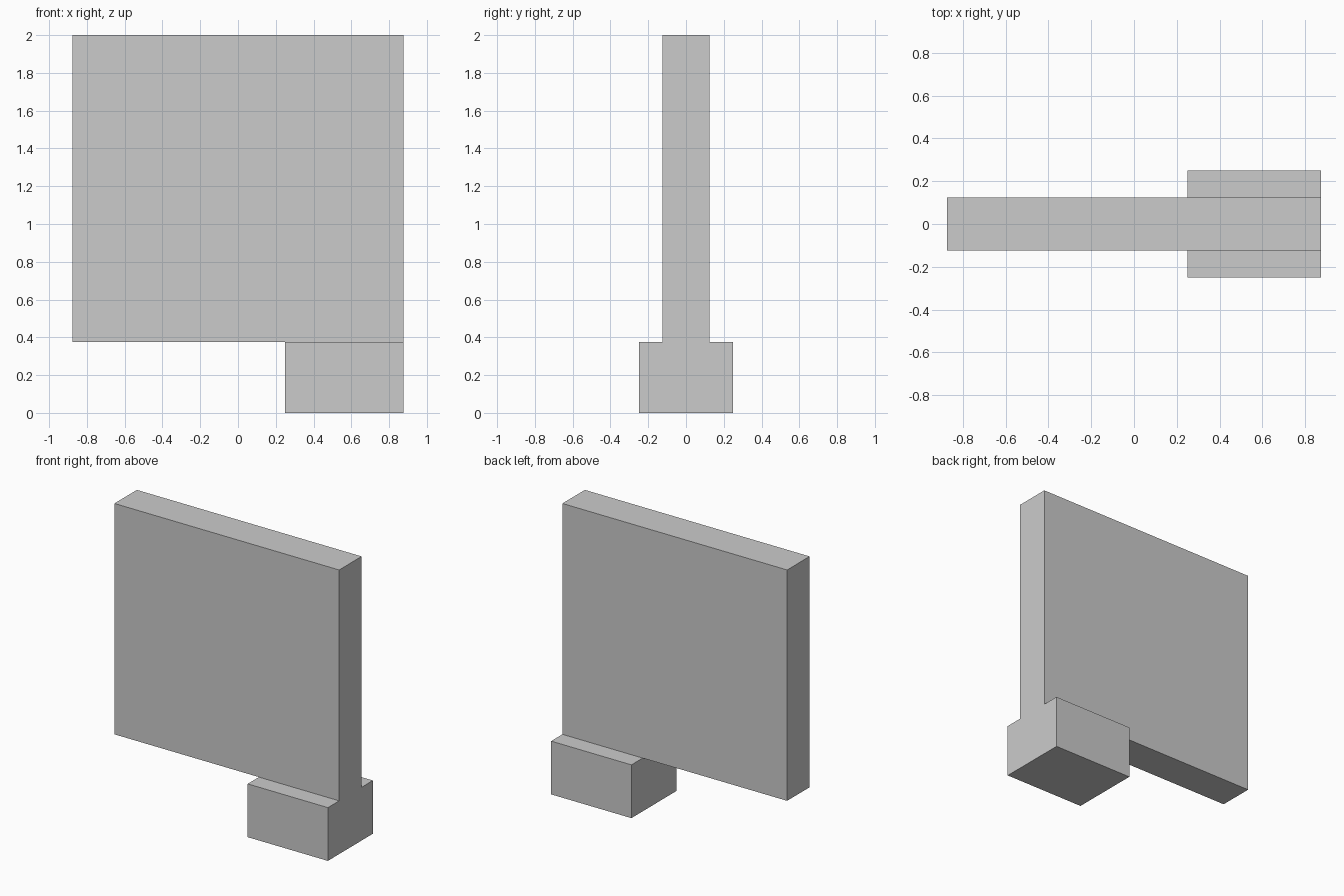
import bpy, bmesh, math
from mathutils import Vector

if "Cube" in bpy.data.objects:
    bpy.data.objects.remove(bpy.data.objects["Cube"])

X_END, X_FOOT = 0.875, 0.25     # outer end, inner face of the foot
Z_FOOT, Z_TOP = 0.375, 2.0
Y_PANEL, Y_FOOT = 0.125, 0.25

bm = bmesh.new()


def extrude(faces, dx):
    """Extrude faces along x and return the new end faces."""
    out = bmesh.ops.extrude_face_region(bm, geom=faces)["geom"]
    verts = [g for g in out if isinstance(g, bmesh.types.BMVert)]
    bmesh.ops.translate(bm, verts=verts, vec=Vector((dx, 0, 0)))
    return [g for g in out if isinstance(g, bmesh.types.BMFace)]


# T-shaped end section: thin panel standing on a wide foot
section = [(-Y_FOOT, 0), (Y_FOOT, 0), (Y_FOOT, Z_FOOT), (Y_PANEL, Z_FOOT),
           (-Y_PANEL, Z_FOOT), (-Y_FOOT, Z_FOOT), (Y_PANEL, Z_TOP), (-Y_PANEL, Z_TOP)]
v = [bm.verts.new((X_END, y, z)) for y, z in section]
foot = bm.faces.new([v[i] for i in (0, 1, 2, 3, 4, 5)])
panel = bm.faces.new([v[i] for i in (4, 3, 6, 7)])

# Foot length, then the panel alone carries on to the far end
ends = extrude([foot, panel], X_FOOT - X_END)
panel_end = max(ends, key=lambda f: f.calc_center_median().z)
extrude([panel_end], -X_END - X_FOOT)

# Merge coplanar faces into clean flat sides
bmesh.ops.recalc_face_normals(bm, faces=bm.faces[:])
bmesh.ops.dissolve_limit(bm, angle_limit=math.radians(1),
                         verts=bm.verts[:], edges=bm.edges[:])

mesh = bpy.data.meshes.new("panel_with_foot")
bm.to_mesh(mesh)
bm.free()
bpy.context.collection.objects.link(bpy.data.objects.new("panel_with_foot", mesh))
